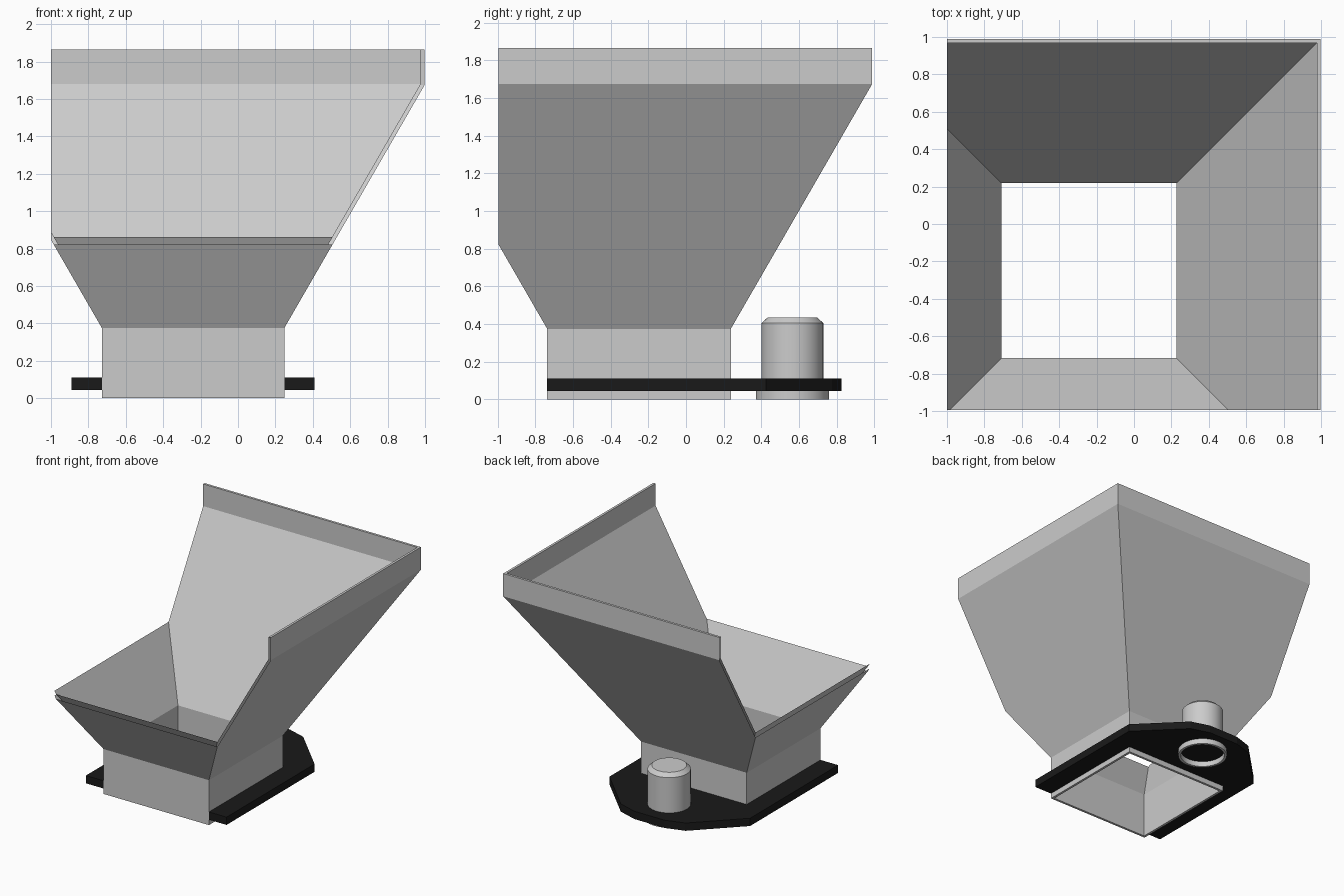
import bpy, bmesh, math

if "Cube" in bpy.data.objects:
    bpy.data.objects.remove(bpy.data.objects["Cube"])

CX, CY = -0.24, -0.2495      # axis of the square neck
HALF = 0.4875                # half width of the neck
T = 0.02                     # sheet thickness
SLOPE = math.tan(math.radians(30))


def finish(bm, name, mat=None, smooth=False):
    bmesh.ops.recalc_face_normals(bm, faces=bm.faces)
    me = bpy.data.meshes.new(name)
    bm.to_mesh(me)
    bm.free()
    ob = bpy.data.objects.new(name, me)
    bpy.context.collection.objects.link(ob)
    if mat:
        me.materials.append(mat)
    if smooth:
        bpy.context.view_layer.objects.active = ob
        ob.select_set(True)
        bpy.ops.object.shade_smooth_by_angle(angle=math.radians(30))
        ob.select_set(False)
    return ob


def loft(profile, sides, center, phase=0.0, closed=False):
    """Revolve (radius, z) points with a given number of sides."""
    bm = bmesh.new()
    rings = []
    for r, z in profile:
        rings.append([bm.verts.new((
            center[0] + r * math.cos(phase + 2 * math.pi * i / sides),
            center[1] + r * math.sin(phase + 2 * math.pi * i / sides), z))
            for i in range(sides)])
    pairs = list(zip(rings, rings[1:]))
    if closed:
        pairs.append((rings[-1], rings[0]))
    else:
        bm.faces.new(rings[0])
        bm.faces.new(rings[-1])
    for a, b in pairs:
        for i in range(sides):
            j = (i + 1) % sides
            bm.faces.new((a[i], a[j], b[j], b[i]))
    return bm


# Hopper: square double-walled funnel, sliced open at the front and left
z1, z2, z3 = 0.375, 1.675, 1.865
top = HALF + (z2 - z1) * SLOPE
dz = T * math.tan(math.radians(15))
section = [(HALF, 0), (HALF, z1), (top, z2), (top, z3),
           (top - T, z3), (top - T, z2 + dz), (HALF - T, z1 + dz), (HALF - T, 0)]
bm = loft([(h * math.sqrt(2), z) for h, z in section], 4, (CX, CY),
          math.pi / 4, closed=True)
bmesh.ops.recalc_face_normals(bm, faces=bm.faces)
for co, no in (((-1, 0, 0), (-1, 0, 0)), ((0, -0.995, 0), (0, -1, 0))):
    bmesh.ops.bisect_plane(bm, geom=bm.verts[:] + bm.edges[:] + bm.faces[:],
                           plane_co=co, plane_no=no, clear_outer=True)
finish(bm, "hopper_funnel")

# Base plate: dark U-shaped plate around the neck, tapered at the back
black = bpy.data.materials.new("black_plate")
black.diffuse_color = (0.01, 0.01, 0.01, 1)
black.use_nodes = True
black.node_tree.nodes["Principled BSDF"].inputs["Base Color"].default_value = black.diffuse_color
front = CY - HALF
right = [(HALF, CY + HALF), (HALF, front), (0.65, front),
         (0.65, 0.425), (0.30, 0.775), (0.14, 0.825)]
outline = right + [(-x, y) for x, y in reversed(right)]
bm = bmesh.new()
face = bm.faces.new([bm.verts.new((CX + x, y, 0.045)) for x, y in outline])
ext = bmesh.ops.extrude_face_region(bm, geom=[face], use_keep_orig=True)
for v in ext["geom"]:
    if isinstance(v, bmesh.types.BMVert):
        v.co.z = 0.11
finish(bm, "base_plate", black)

# Motor can with chamfered top
MC = (CX, 0.565)
finish(loft([(0.164, 0.05), (0.164, 0.405), (0.132, 0.435)], 48, MC),
       "motor_can", smooth=True)

# Ring under the plate
finish(loft([(0.194, 0), (0.194, 0.05), (0.174, 0.05), (0.174, 0)], 48, MC,
            closed=True), "motor_ring", smooth=True)
